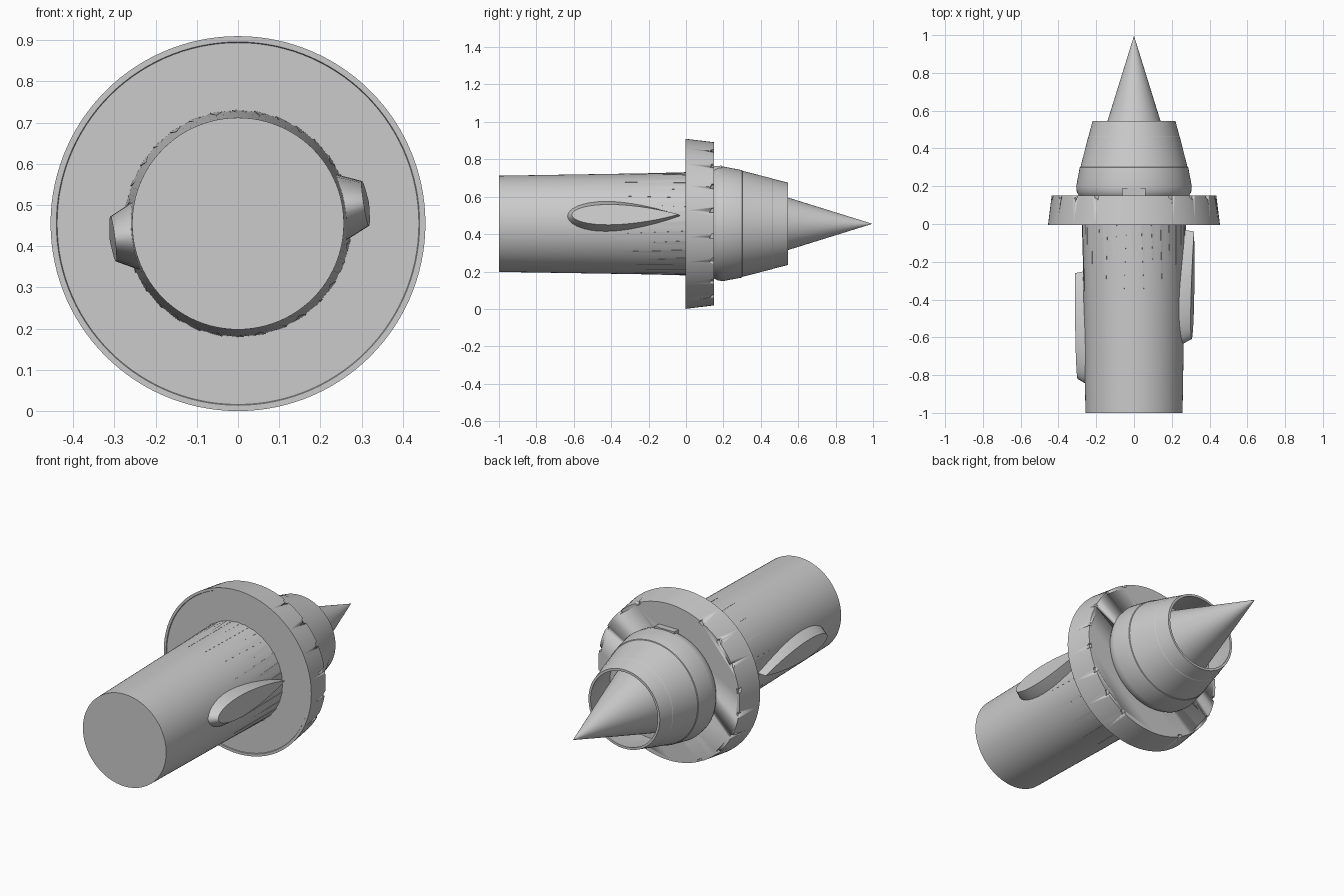
import bpy, bmesh
from math import sin, cos, pi, radians

if "Cube" in bpy.data.objects:
    bpy.data.objects.remove(bpy.data.objects["Cube"])

CZ = 0.455  # height of the long axis


def polar(r, a, y):
    return (r * cos(a), y, CZ + r * sin(a))


def finish(name, bm, angle=25):
    bmesh.ops.remove_doubles(bm, verts=bm.verts, dist=1e-5)
    bmesh.ops.recalc_face_normals(bm, faces=bm.faces)
    me = bpy.data.meshes.new(name)
    bm.to_mesh(me)
    bm.free()
    ob = bpy.data.objects.new(name, me)
    bpy.context.collection.objects.link(ob)
    bpy.ops.object.select_all(action='DESELECT')
    ob.select_set(True)
    bpy.context.view_layer.objects.active = ob
    bpy.ops.object.shade_smooth_by_angle(angle=radians(angle))
    return ob


def lathe(name, profile, n=96, closed=False):
    """Spin (y, radius) points around the long axis; open ends are capped."""
    bm = bmesh.new()
    rings = [[bm.verts.new(polar(r, 2 * pi * i / n, y)) for i in range(n)] for y, r in profile]
    pairs = list(zip(rings, rings[1:]))
    if closed:
        pairs.append((rings[-1], rings[0]))
    for a, b in pairs:
        for i in range(n):
            j = (i + 1) % n
            bm.faces.new((a[i], a[j], b[j], b[i]))
    if not closed:
        bm.faces.new(rings[0])
        if profile[-1][1] > 0.001:
            bm.faces.new(rings[-1])
    return finish(name, bm)


def add_hull(bm, pts):
    vs = [bm.verts.new(p) for p in pts]
    bmesh.ops.convex_hull(bm, input=vs)


# Main body parts
lathe("barrel", [(-1, 0.257), (0.02, 0.274)])
flange = lathe("flange", [(0, 0.439), (-0.004, 0.441), (-0.004, 0.455), (0.15, 0.436)], 120)
lathe("nozzle_shell", [(0.14, 0.285), (0.155, 0.295), (0.17, 0.303), (0.2, 0.306),
                       (0.3, 0.287), (0.302, 0.283), (0.46, 0.243), (0.462, 0.241),
                       (0.545, 0.220), (0.545, 0.207), (0.3, 0.25), (0.14, 0.25)], closed=True)
lathe("nozzle_floor", [(0.13, 0.26), (0.32, 0.25)])
lathe("centre_spike", [(0.31, 0.212), (0.54, 0.142), (0.995, 0.0005)], 64)

# Small wedge notches in the flange rim
bm = bmesh.new()
for k in range(20):
    a = radians(9 + 18 * k)
    if abs(cos(a)) < 0.3:
        continue
    add_hull(bm, [polar(r, a + da, y) for r in (0.424, 0.48)
                  for da, y in ((-0.02, 0.17), (0.05, 0.17), (-0.02, 0.125), (0.035, 0.138))])
cutter = finish("notch_cutter", bm)
cutter.hide_render = True
cutter.hide_viewport = True
mod = flange.modifiers.new("notches", 'BOOLEAN')
mod.operation = 'DIFFERENCE'
mod.object = cutter
mod.solver = 'EXACT'

# Tapering flutes where the barrel meets the flange
bm = bmesh.new()
N = 32
for k in range(N):
    a = 2 * pi * k / N
    w = 0.055
    tip = -0.36 if k % 2 else -0.27
    add_hull(bm, [polar(0.268, a - w, 0.005), polar(0.268, a + w, 0.005),
                  polar(0.2765, a + w, 0.005), polar(0.2745, a - w, 0.005),
                  polar(0.2685, a, tip), polar(0.262, a, tip)])
finish("barrel_flutes", bm, 10)


# Teardrop lugs on both sides of the barrel
def lug(name, ang, y_back, y_tip, top):
    bm = bmesh.new()
    n, L = 40, y_tip - y_back
    ca, sa = cos(ang), sin(ang)

    def ring(h0, h1, half, inset0, inset1):
        vs = []
        for i in range(n):
            t = 2 * pi * i / n
            u = (1 - cos(t)) / 2
            y = y_back + inset0 + (L - inset0 - inset1) * u
            s = half * sin(t) * (cos(t / 2) ** 2) ** 0.45 * 1.32
            h = h0 + (h1 - h0) * u
            vs.append(bm.verts.new((h * ca - s * sa, y, CZ + h * sa + s * ca)))
        return vs

    rings = [ring(0.22, 0.22, 0.085, 0, 0), ring(0.25, 0.262, 0.078, 0, 0),
             ring(top - 0.017, top - 0.004, 0.053, 0.03, 0.01)]
    for a, b in zip(rings, rings[1:]):
        for i in range(n):
            j = (i + 1) % n
            bm.faces.new((a[i], a[j], b[j], b[i]))
    bm.faces.new(rings[0])
    bm.faces.new(rings[-1])
    finish(name, bm, 30)


lug("right_lug", radians(9), -0.64, -0.03, 0.326)
lug("left_lug", radians(187), -0.85, -0.25, 0.318)

# Small key on top of the nozzle collar
bm = bmesh.new()
add_hull(bm, [(sx * x, y, z) for sx in (-1, 1) for x, y, z in
              ((0.06, 0.15, CZ + 0.28), (0.06, 0.19, CZ + 0.28),
               (0.06, 0.15, CZ + 0.308), (0.06, 0.19, CZ + 0.311))])
finish("collar_key", bm)
